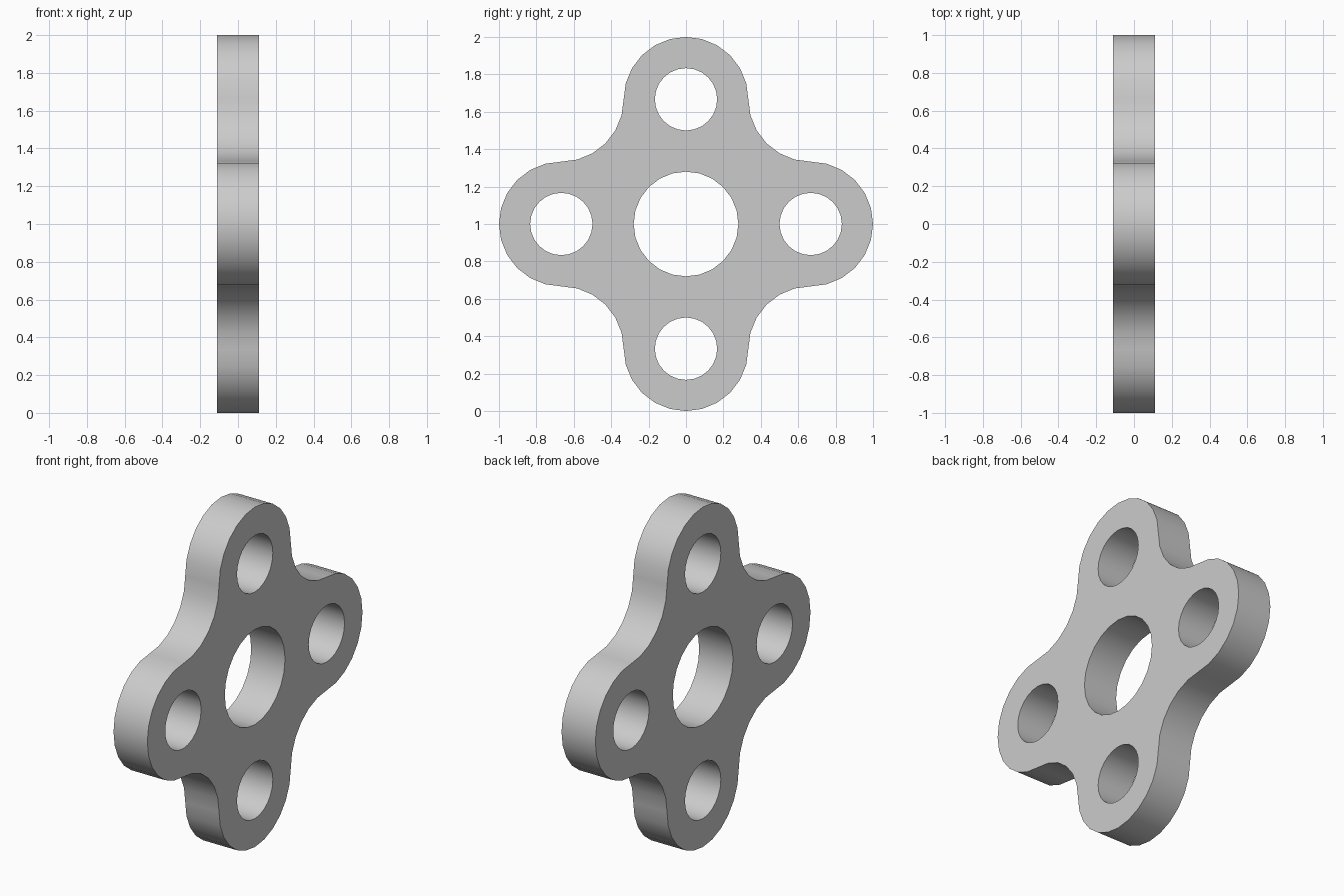
import bpy, bmesh
from math import sin, cos, pi, radians
from mathutils import Matrix

if "Cube" in bpy.data.objects:
    bpy.data.objects.remove(bpy.data.objects["Cube"])

HALF_T = 0.11      # half thickness along x
R = 1 / 3          # lobe and fillet radius
D = 2 / 3          # lobe centre distance
SEG = 12           # segments per half circle


def arc(cy, cz, r, a0, a1, n):
    """Points on an arc, leaving out the end point."""
    return [(cy + r * cos(a0 + (a1 - a0) * i / n),
             cz + r * sin(a0 + (a1 - a0) * i / n)) for i in range(n)]


def add_loop(bm, pts):
    vs = [bm.verts.new((-HALF_T, y, z + 1)) for y, z in pts]
    for i, v in enumerate(vs):
        bm.edges.new((v, vs[i - 1]))


# Outline: one lobe plus one concave fillet, repeated four times
quarter = arc(D, 0, R, -pi / 2, pi / 2, SEG)
quarter += arc(D, D, R, -pi / 2, -pi, SEG // 2)
outline = []
holes = [arc(0, 0, 0.28, 0, 2 * pi, 2 * SEG)]
for k in range(4):
    c, s = round(cos(k * pi / 2)), round(sin(k * pi / 2))
    outline += [(c * y - s * z, s * y + c * z) for y, z in quarter]
    holes.append(arc(c * D, s * D, R / 2, 0, 2 * pi, 2 * SEG))

# Flat face with holes, then thickened
bm = bmesh.new()
for loop in [outline] + holes:
    add_loop(bm, loop)
bmesh.ops.triangle_fill(bm, edges=bm.edges[:], use_beauty=True, normal=(-1, 0, 0))
ext = bmesh.ops.extrude_face_region(bm, geom=bm.faces[:], use_keep_orig=True)
bmesh.ops.translate(bm, vec=(2 * HALF_T, 0, 0),
                    verts=[g for g in ext["geom"] if isinstance(g, bmesh.types.BMVert)])
bmesh.ops.recalc_face_normals(bm, faces=bm.faces[:])

mesh = bpy.data.meshes.new("four_lobe_plate")
bm.to_mesh(mesh)
bm.free()
plate = bpy.data.objects.new("four_lobe_plate", mesh)
bpy.context.collection.objects.link(plate)

# Smooth rims, sharp face borders
bpy.context.view_layer.objects.active = plate
plate.select_set(True)
bpy.ops.object.shade_smooth_by_angle(angle=radians(30))
